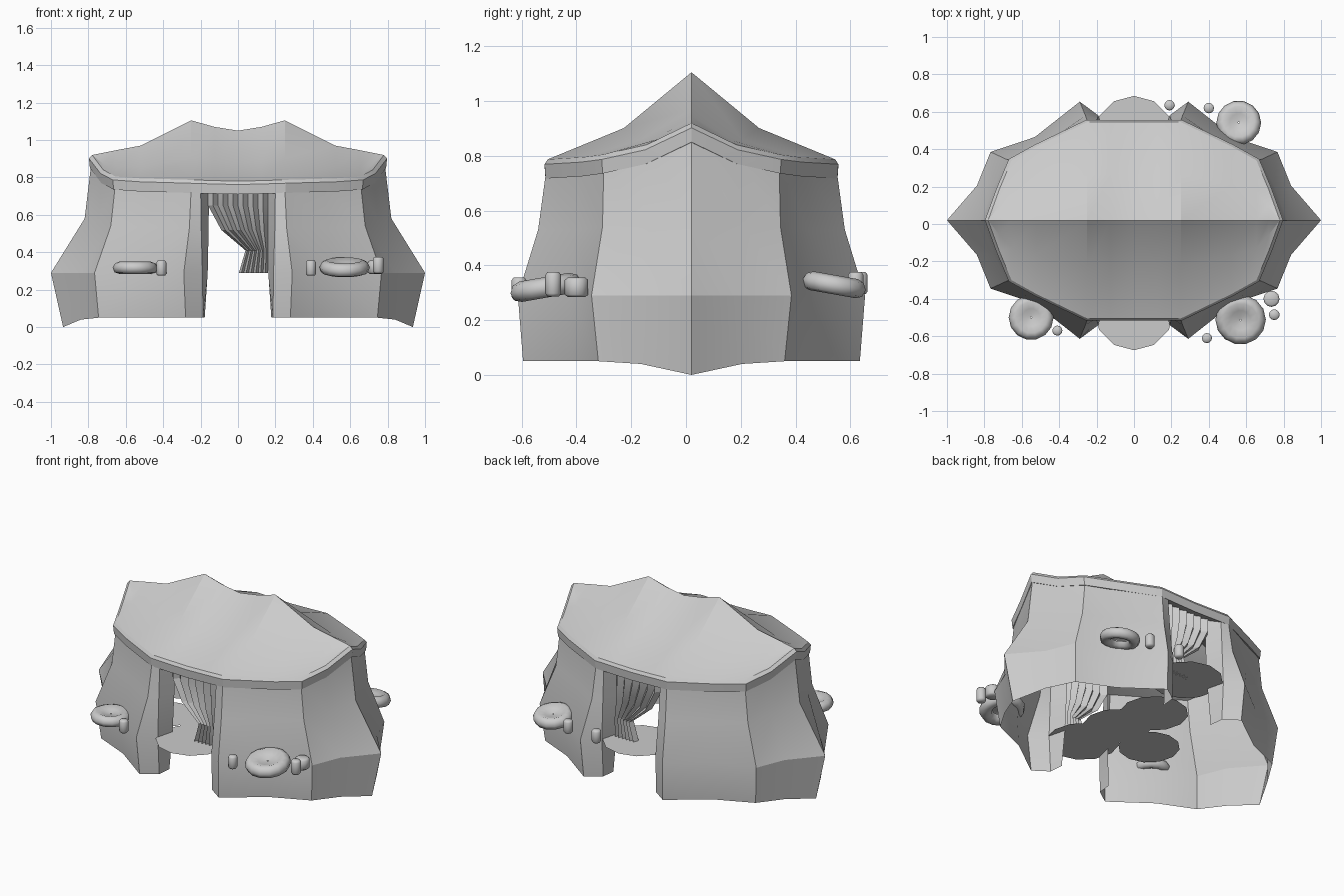
import bpy, math
from mathutils import Matrix, Vector
import bmesh

if "Cube" in bpy.data.objects:
    bpy.data.objects.remove(bpy.data.objects["Cube"])

CY = 0.02  # y centre line of the tent


def make(name, verts, faces, smooth=35, matrix=None):
    bm = bmesh.new()
    vs = [bm.verts.new(v) for v in verts]
    for f in faces:
        bm.faces.new([vs[i] for i in f])
    bmesh.ops.remove_doubles(bm, verts=bm.verts, dist=0.0005)
    bmesh.ops.recalc_face_normals(bm, faces=bm.faces)
    me = bpy.data.meshes.new(name)
    bm.to_mesh(me)
    bm.free()
    ob = bpy.data.objects.new(name, me)
    bpy.context.collection.objects.link(ob)
    if matrix:
        ob.matrix_world = matrix
    bpy.ops.object.select_all(action='DESELECT')
    ob.select_set(True)
    bpy.context.view_layer.objects.active = ob
    bpy.ops.object.shade_smooth_by_angle(angle=math.radians(smooth))
    return ob


def grid_faces(rows, cols, off=0):
    return [(off + r * cols + c, off + r * cols + c + 1,
             off + (r + 1) * cols + c + 1, off + (r + 1) * cols + c)
            for r in range(rows - 1) for c in range(cols - 1)]


# Roof: columns of (x, half width, ridge height, eave height), with a thick rim
half = [(0, .525, 1.05, .78), (.125, .525, 1.07, .783), (.25, .525, 1.105, .787),
        (.52, .395, .97, .795), (.655, .32, .945, .805), (.72, .165, .932, .84),
        (.78, 0, .92, .92)]
cols = [(-x, w, r, e) for x, w, r, e in half[:0:-1]] + half
v_steps = [(-1, 1), (-.47, .64), (0, 0), (.47, .64), (1, 1)]
verts = []
for s, dz in ((1, 0), (1.022, -.018), (1.015, -.07)):
    for x, w, r, e in cols:
        for v, d in v_steps:
            verts.append((x * s, CY + v * w * s, r + (e - r) * d + dz))
n, m = len(cols), len(v_steps)
size = n * m
faces = grid_faces(n, m) + grid_faces(n, m, 2 * size)
rim = [i * m for i in range(n)] + [i * m + m - 1 for i in range(n - 1, -1, -1)]
for layer in (0, size):
    for a, b in zip(rim, rim[1:] + rim[:1]):
        faces.append((a + layer, b + layer, b + layer + size, a + layer + size))
# the pinched tips and unused middle layer are cleaned up here
used = sorted({i for f in faces for i in f})
pos = {}
index = {}
clean = []
for i in used:
    key = tuple(round(c, 4) for c in verts[i])
    if key not in pos:
        pos[key] = len(clean)
        clean.append(verts[i])
    index[i] = pos[key]
out, seen = [], set()
for f in faces:
    g = list(dict.fromkeys(index[i] for i in f))
    if len(g) > 2 and frozenset(g) not in seen:
        seen.add(frozenset(g))
        out.append(g)
make("roof", clean, out, 25)

# Walls: each column lists top, middle, ground line and skirt, tip to doorway fold
quarter = [
    [(.785, 0, .87), (.82, 0, .58), (1.0, 0, .29), (.935, 0, 0)],
    [(.725, .165, .81), (.75, .18, .56), (.84, .185, .29), (.84, .185, .04)],
    [(.655, .32, .77), (.68, .325, .54), (.767, .365, .29), (.745, .34, .05)],
    [(.46, .42, .755), (.475, .425, .53), (.53, .445, .29), (.52, .44, .05)],
    [(.25, .53, .75), (.26, .56, .53), (.29, .634, .29), (.28, .615, .05)],
    [(.20, .525, .75), (.197, .54, .53), (.19, .56, .29), (.187, .55, .05)],
    [(.155, .44, .75), (.157, .44, .53), (.162, .45, .29), (.178, .46, .05)],
]
strip = [[(x, -y, z) for x, y, z in c] for c in quarter[:0:-1]] + quarter
for side, label in ((-1, "left"), (1, "right")):
    make("wall_" + label, [(side * x, CY + y, z) for c in strip for x, y, z in c],
         grid_faces(len(strip), 4), 20)

# Gathered curtains in the front and back doorways
drape = [(.76, -.16), (.65, -.16), (.52, -.09), (.41, .04), (.29, .005)]
N = 13
for s, label in ((-1, "front"), (1, "back")):
    make("curtain_" + label,
         [(x0 + (.16 - x0) * i / (N - 1), CY + s * (.47 + (.018 if i % 2 else -.018)), z)
          for z, x0 in drape for i in range(N)], grid_faces(len(drape), N), 20)

# Round floor mats, two in the doorways and three inside
for k, (x, y, r) in enumerate([(0, -.46, .215), (0, .47, .215), (-.04, -.2, .2),
                               (-.11, .05, .2), (-.34, -.27, .18)]):
    make(f"floor_mat_{k}",
         [(x + r * math.sin(a * math.tau / 12), y + r * math.cos(a * math.tau / 12), .29 + k * .001)
          for a in range(12)], [tuple(range(12))])


def lathe(name, profile, loc, radius, height, tilt=(0, 0), seg=14):
    vs = [(r * radius * math.cos(a * math.tau / seg), r * radius * math.sin(a * math.tau / seg), z * height)
          for r, z in profile for a in range(seg)]
    fs = [(i * seg + a, i * seg + (a + 1) % seg, (i + 1) * seg + (a + 1) % seg, (i + 1) * seg + a)
          for i in range(len(profile) - 1) for a in range(seg)]
    mat = (Matrix.Translation(Vector(loc)) @ Matrix.Rotation(math.radians(tilt[0]), 4, 'X')
           @ Matrix.Rotation(math.radians(tilt[1]), 4, 'Y'))
    return make(name, vs, fs, 60, mat)


# Cushions with a dimpled top and hollow underside
cushion = [(.03, .65), (.4, .75), (.7, 1), (.9, .85), (1, .5), (.92, .12), (.72, 0), (.5, .15), (.42, .5)]
for k, (x, y, z, r, h, t) in enumerate([(-.55, -.50, .285, .12, .065, 0),
                                        (.57, -.505, .283, .135, .075, 10),
                                        (.56, .535, .295, .12, .07, -10)]):
    lathe(f"cushion_{k}", cushion, (x, y, z), r, h, (t, 0))

# Small rounded cups beside the cushions
cup = [(.01, 0), (.75, 0), (1, .12), (1, .88), (.75, 1), (.01, 1)]
for k, (x, y, z, r, h) in enumerate([(-.41, -.57, .275, .027, .08), (.39, -.61, .275, .027, .08),
                                     (.19, .635, .295, .028, .08), (.40, .62, .295, .028, .08),
                                     (.75, -.485, .287, .029, .088), (.735, -.40, .285, .043, .07)]):
    lathe(f"cup_{k}", cup, (x, y, z), r, h, seg=12)
